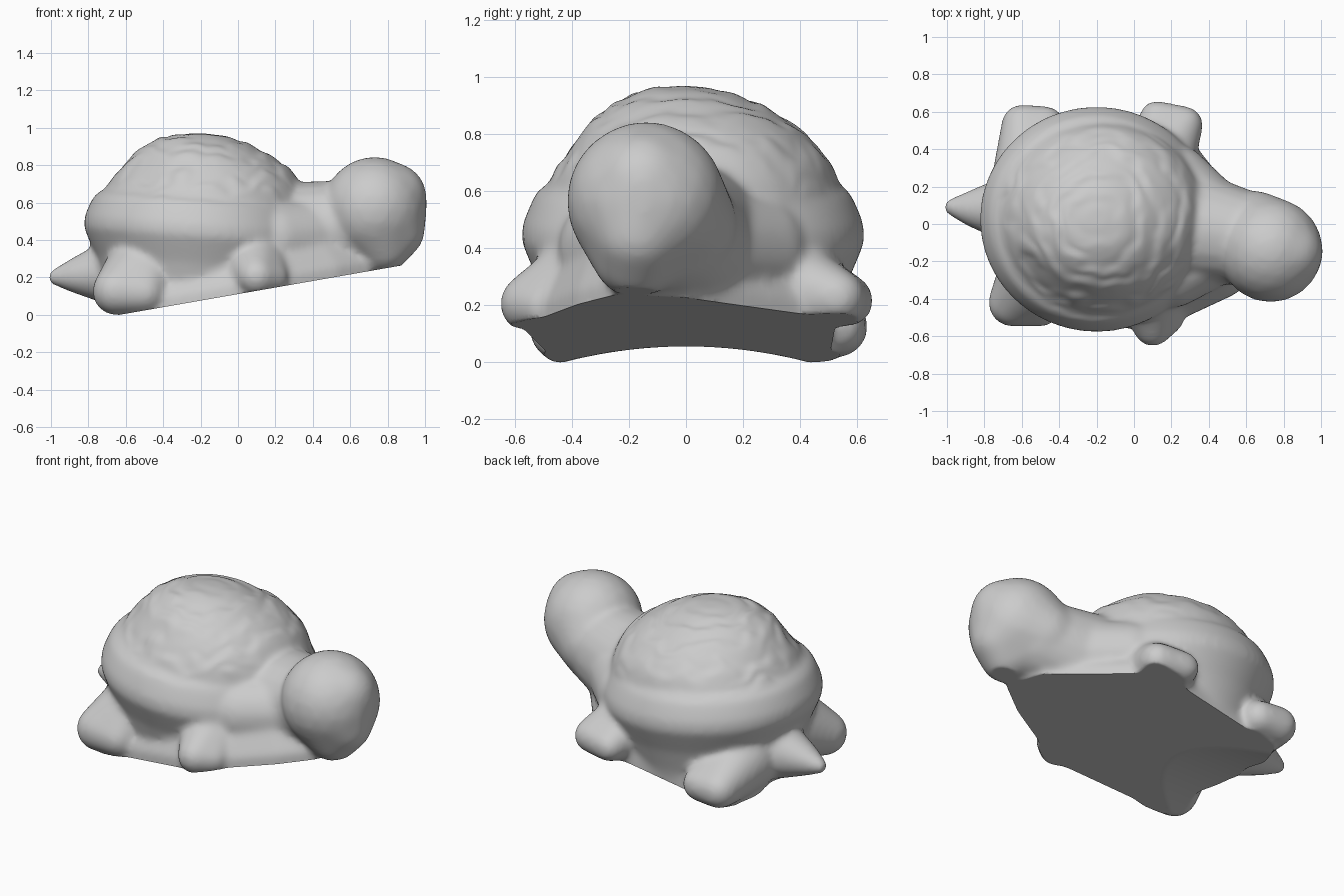
import bpy, bmesh, math
from mathutils import Vector, noise

cube = bpy.data.objects.get("Cube")
if cube:
    bpy.data.objects.remove(cube)

clay = bpy.data.materials.new("grey clay")
clay.use_nodes = True
GREY = (0.6, 0.6, 0.6, 1)
clay.diffuse_color = GREY
clay.node_tree.nodes["Principled BSDF"].inputs["Base Color"].default_value = GREY


def ground(x, y):
    """Height of the sloping base, arched between the rear feet."""
    return max(0.115 + 0.175 * x, 0.06 - 0.3 * y * y)


def merge(bm, lump):
    """Add a closed lump to the model."""
    bmesh.ops.recalc_face_normals(lump, faces=lump.faces)
    mesh = bpy.data.meshes.new("lump")
    lump.to_mesh(mesh)
    lump.free()
    bm.from_mesh(mesh)
    bpy.data.meshes.remove(mesh)


def lathe(bm, centre, profile, squash, shape):
    """Spin a radius/height profile, narrow it sideways, then reshape it."""
    lump = bmesh.new()
    verts = [lump.verts.new(centre + Vector((r, 0, z))) for r, z in profile]
    edges = [lump.edges.new(pair) for pair in zip(verts, verts[1:])]
    bmesh.ops.spin(lump, geom=verts + edges, cent=centre, axis=(0, 0, 1),
                   angle=math.tau, steps=80, use_merge=False)
    bmesh.ops.remove_doubles(lump, verts=lump.verts, dist=0.0005)
    for v in lump.verts:
        v.co.y = centre.y + squash * (v.co.y - centre.y)
        v.co += shape(v.co - centre)
    merge(bm, lump)


def add_hull(bm, points):
    """Add the convex hull of some points as a closed lump."""
    lump = bmesh.new()
    for p in points:
        lump.verts.new(p)
    bmesh.ops.convex_hull(lump, input=lump.verts)
    loose = [v for v in lump.verts if not v.link_faces]
    bmesh.ops.delete(lump, geom=loose, context='VERTS')
    merge(bm, lump)


def limb(bm, *balls):
    """Stretch a skin over a few balls given as x, y, z, radius."""
    points = []
    for x, y, z, r in balls:
        ball = bmesh.new()
        bmesh.ops.create_icosphere(ball, subdivisions=3, radius=r)
        points += [v.co + Vector((x, y, z)) for v in ball.verts]
        ball.free()
    add_hull(bm, points)


bm = bmesh.new()

# Trunk with the shell rim, raised a little at the tail end
lathe(bm, Vector((-0.2, 0.025, 0)),
      [(0, -0.1), (0.47, -0.1), (0.52, 0.15), (0.56, 0.28), (0.595, 0.36),
       (0.625, 0.43), (0.62, 0.49), (0.595, 0.55), (0.57, 0.6),
       (0.52, 0.64), (0, 0.66)], 0.965,
      lambda p: Vector((0, 0, -0.07 * p.x if p.z > 0.2 else 0)))

# Shell dome, its crown leaning towards the tail and to the right
top = Vector((-0.18, 0.03, 0))
lathe(bm, top,
      [(0, 0.45), (0.56, 0.45), (0.565, 0.57), (0.55, 0.635), (0.525, 0.69),
       (0.48, 0.755), (0.425, 0.81), (0.365, 0.86), (0.285, 0.91), (0.2, 0.947),
       (0.12, 0.967), (0.05, 0.974), (0, 0.975)], 0.92,
      lambda p: Vector((-0.3, -0.3, 0)) * max(0, p.z - 0.8))

# Skirt that joins the feet and chin to the flat base
skirt = [(0.1, -0.58), (-0.6, -0.46), (-0.6, 0.5), (-0.7, 0.3), (0.24, 0.53),
         (0.66, 0.0), (0.72, -0.25), (0.53, -0.38)]
add_hull(bm, [Vector((x, y, ground(x, y) - 0.1)) for x, y in skirt]
         + [Vector((x, y, ground(x, y) + 0.05)) for x, y in skirt]
         + [Vector((x * 0.86, y * 0.86, ground(x, y) + 0.2)) for x, y in skirt])

# Neck with wide shoulders, and head
limb(bm, (0.1, 0.02, 0.37, 0.34), (0.62, -0.08, 0.48, 0.245))
limb(bm, (0.2, -0.24, 0.4, 0.21), (0.21, 0.22, 0.4, 0.21), (0.5, -0.07, 0.42, 0.22))
limb(bm, (0.73, -0.14, 0.57, 0.28), (0.82, -0.15, 0.63, 0.19),
     (0.835, -0.17, 0.46, 0.165), (0.78, -0.18, 0.38, 0.15),
     (0.64, -0.02, 0.49, 0.2))

# Four feet and the tail
limb(bm, (0.1, -0.55, 0.21, 0.105), (0.18, -0.5, 0.2, 0.09), (0.08, -0.32, 0.28, 0.2))
limb(bm, (0.12, 0.57, 0.22, 0.09), (0.27, 0.53, 0.23, 0.1), (0.12, 0.3, 0.28, 0.2))
limb(bm, (-0.65, -0.42, 0.13, 0.13), (-0.5, -0.44, 0.12, 0.11),
     (-0.5, -0.25, 0.22, 0.22))
limb(bm, (-0.6, 0.53, 0.13, 0.11), (-0.47, 0.53, 0.13, 0.1), (-0.56, 0.25, 0.2, 0.2))
limb(bm, (-0.975, 0.09, 0.205, 0.045), (-0.85, 0.08, 0.215, 0.1),
     (-0.68, 0.08, 0.23, 0.17))

# Fuse the lumps into one soft body
mesh = bpy.data.meshes.new("turtle_body")
bm.to_mesh(mesh)
bm.free()
body = bpy.data.objects.new("turtle_body", mesh)
bpy.context.collection.objects.link(body)
remesh = body.modifiers.new("fuse", 'REMESH')
remesh.mode = 'VOXEL'
remesh.voxel_size = 0.015
relax = body.modifiers.new("relax", 'SMOOTH')
relax.factor = 0.5
relax.iterations = 22
bpy.context.view_layer.update()
fused = body.evaluated_get(bpy.context.evaluated_depsgraph_get())
bm = bmesh.new()
bm.from_mesh(fused.to_mesh())
fused.to_mesh_clear()
body.modifiers.clear()

# Faint worn ripples on the dome
bm.normal_update()
for v in bm.verts:
    r = (v.co - top).xy.length
    if v.co.z > 0.58 and r < 0.56:
        fade = min(1, r / 0.2, (v.co.z - 0.58) / 0.08, (0.56 - r) / 0.05)
        wave = noise.noise(v.co * 5) + 0.5 * noise.noise(v.co * 11)
        v.co += v.normal * fade * (0.008 * wave + 0.003 * math.sin(r * 55 + 4 * wave))

# Press everything under the sloping base flat against it
for v in bm.verts:
    v.co.z = max(v.co.z, ground(v.co.x, v.co.y))
lowest = min(v.co.z for v in bm.verts)
bmesh.ops.translate(bm, verts=bm.verts, vec=(0, 0, -lowest))
bm.to_mesh(mesh)
bm.free()
mesh.materials.clear()
mesh.materials.append(clay)
bpy.ops.object.select_all(action='DESELECT')
body.select_set(True)
bpy.context.view_layer.objects.active = body
bpy.ops.object.shade_smooth_by_angle(angle=math.radians(50))
